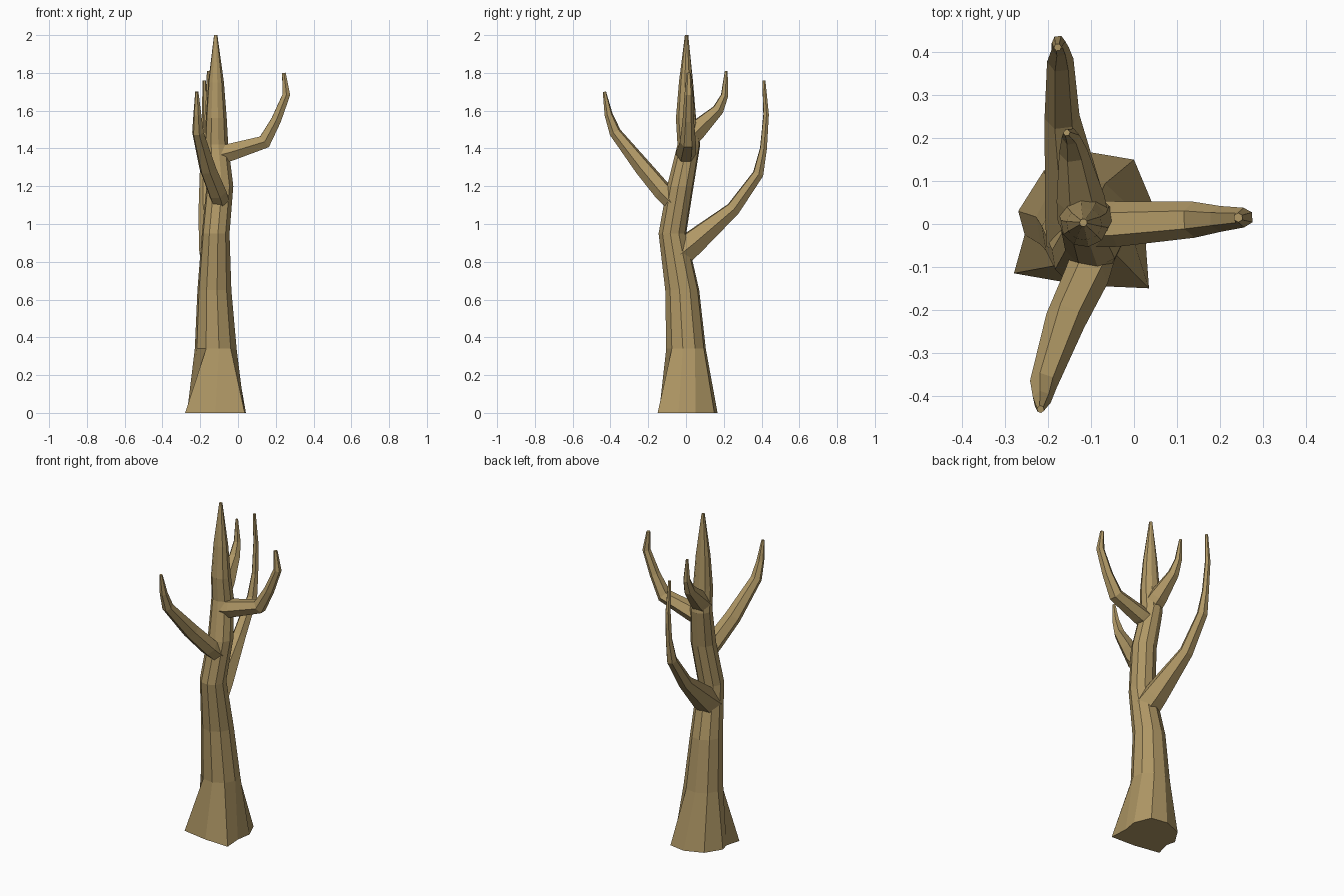
import bpy, bmesh, math
from mathutils import Vector

bark = bpy.data.materials.new("bark")
bark.diffuse_color = (0.43, 0.31, 0.13, 1)


def skin(name, rings):
    """Bridge a stack of equal-sized rings into a closed, flat-shaded limb."""
    bm = bmesh.new()
    loops = [[bm.verts.new(p) for p in ring] for ring in rings]
    n = len(loops[0])
    for a, b in zip(loops, loops[1:]):
        for i in range(n):
            j = (i + 1) % n
            bm.faces.new((a[i], a[j], b[j], b[i]))
    bm.faces.new(loops[0][::-1])
    bm.faces.new(loops[-1])
    bmesh.ops.recalc_face_normals(bm, faces=bm.faces)
    me = bpy.data.meshes.new(name)
    bm.to_mesh(me)
    bm.free()
    me.materials.append(bark)
    ob = bpy.data.objects.new(name, me)
    bpy.context.collection.objects.link(ob)
    return ob


def branch(name, path, sides=6):
    """Tapered limb along (x, y, z, radius) points."""
    pts = [Vector(p[:3]) for p in path]
    rings, side = [], None
    for k, p in enumerate(pts):
        ahead = (pts[min(k + 1, len(pts) - 1)] - pts[max(k, 1) - 1 if k == len(pts) - 1 else k]).normalized()
        back = (p - pts[k - 1]).normalized() if k else ahead
        t = (ahead + back).normalized()
        if side is None:
            side = t.cross(Vector((0, 0, 1)))
        side = (side - t * side.dot(t)).normalized()
        up = side.cross(t)
        r = path[k][3]
        rings.append([p + r * (math.cos(a) * side + math.sin(a) * up)
                      for a in (math.tau * i / sides for i in range(sides))])
    return skin(name, rings)


# Trunk: irregular flared foot, then ten-sided rings bending up to a point
foot = [(0.027, -0.04), (0.042, 0.05), (0.0, 0.15), (-0.1, 0.167), (-0.21, 0.125),
        (-0.27, 0.03), (-0.255, -0.025), (-0.28, -0.115), (-0.12, -0.143), (0.035, -0.15)]
# z, centre x, centre y, radius x, radius y
levels = [(0.34, -0.118, 0.0, 0.112, 0.106),
          (0.65, -0.125, -0.02, 0.091, 0.091),
          (0.95, -0.118, -0.072, 0.074, 0.074),
          (1.20, -0.096, -0.03, 0.072, 0.071),
          (1.42, -0.114, 0.015, 0.063, 0.061),
          (1.56, -0.115, 0.0, 0.056, 0.054),
          (1.75, -0.116, 0.0, 0.042, 0.038),
          (2.00, -0.118, 0.003, 0.009, 0.009)]
rings = [[(x, y, 0) for x, y in foot]]
for z, cx, cy, rx, ry in levels:
    rings.append([(cx + rx * math.cos(a), cy + ry * math.sin(a), z)
                  for a in (math.radians(36 * i - 9) for i in range(10))])
skin("trunk", rings)

# Branches, each rooted inside the trunk
branch("right_branch", [(-0.10, 0.0, 1.365, 0.054), (-0.04, 0.0, 1.38, 0.053),
                        (0.14, 0.01, 1.435, 0.042), (0.202, 0.012, 1.55, 0.03),
                        (0.256, 0.015, 1.685, 0.023), (0.243, 0.015, 1.80, 0.011)])
branch("front_branch", [(-0.09, -0.06, 1.11, 0.05), (-0.11, -0.12, 1.17, 0.052),
                        (-0.16, -0.225, 1.295, 0.047), (-0.212, -0.375, 1.485, 0.032),
                        (-0.215, -0.41, 1.58, 0.022), (-0.218, -0.432, 1.70, 0.009)])
branch("low_back_branch", [(-0.125, -0.04, 0.84, 0.08), (-0.135, 0.03, 0.895, 0.073),
                           (-0.168, 0.25, 1.08, 0.041), (-0.172, 0.382, 1.265, 0.031),
                           (-0.172, 0.41, 1.40, 0.02), (-0.176, 0.424, 1.58, 0.016),
                           (-0.178, 0.412, 1.76, 0.009)])
branch("high_back_branch", [(-0.118, 0.01, 1.455, 0.06), (-0.125, 0.06, 1.50, 0.056),
                            (-0.142, 0.17, 1.605, 0.033), (-0.148, 0.204, 1.68, 0.021),
                            (-0.157, 0.213, 1.81, 0.008)])
